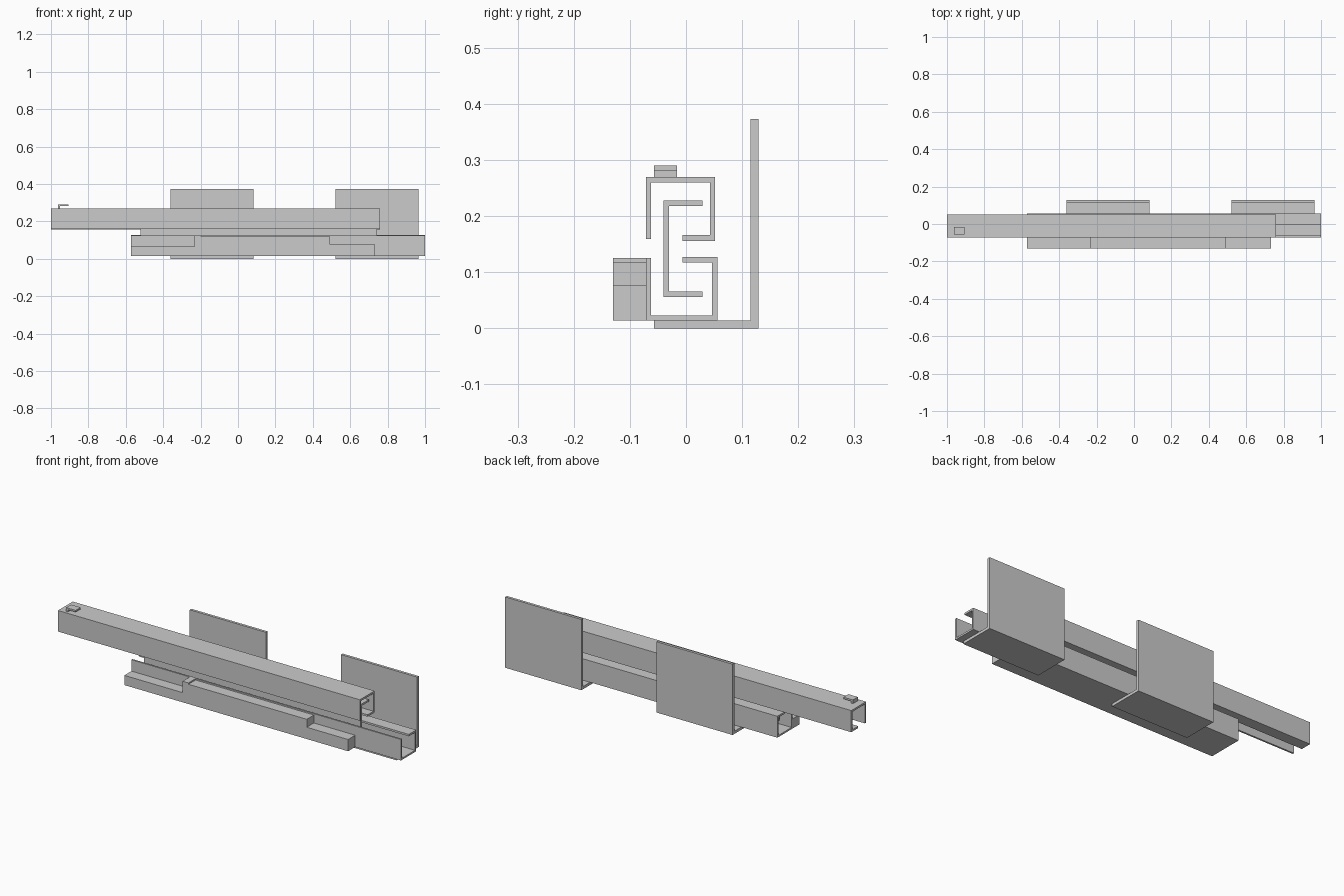
import bpy, bmesh
from mathutils import Vector

if "Cube" in bpy.data.objects:
    bpy.data.objects.remove(bpy.data.objects["Cube"])


def extrude(name, pts, shift):
    """Solid prism from a flat polygon, moved along the shift vector."""
    bm = bmesh.new()
    face = bm.faces.new([bm.verts.new(p) for p in pts])
    res = bmesh.ops.extrude_face_region(bm, geom=[face], use_keep_orig=True)
    verts = [g for g in res["geom"] if isinstance(g, bmesh.types.BMVert)]
    bmesh.ops.translate(bm, verts=verts, vec=Vector(shift))
    bmesh.ops.recalc_face_normals(bm, faces=bm.faces)
    me = bpy.data.meshes.new(name)
    bm.to_mesh(me)
    bm.free()
    ob = bpy.data.objects.new(name, me)
    bpy.context.collection.objects.link(ob)
    return ob


def along_x(name, yz, x0, x1):
    return extrude(name, [(x0, y, z) for y, z in yz], (x1 - x0, 0, 0))


def along_y(name, xz, y0, y1):
    return extrude(name, [(x, y0, z) for x, z in xz], (0, y1 - y0, 0))


# Upper sliding rail, open downwards with an inward lip
along_x("upper_rail", [
    (-.071, .159), (-.071, .27), (.052, .27), (.052, .156), (-.006, .156),
    (-.006, .166), (.043, .166), (.043, .26), (-.062, .26), (-.062, .159)],
    -1.0, .76)

# Middle C-shaped slider
along_x("middle_slider", [
    (-.04, .056), (-.04, .228), (.029, .228), (.029, .218), (-.03, .218),
    (-.03, .066), (.029, .066), (.029, .056)], -.52, .743)

# Lower fixed rail, open upwards with an inward lip
along_x("lower_rail", [
    (-.071, .125), (-.071, .014), (.056, .014), (.056, .127), (-.006, .127),
    (-.006, .117), (.046, .117), (.046, .023), (-.062, .023), (-.062, .125)],
    -.572, 1.0)

# L-shaped mounting brackets
for i, (x0, x1) in enumerate([(-.362, .082), (.52, .964)], 1):
    along_x(f"mounting_bracket_{i}", [
        (-.057, 0), (.129, 0), (.129, .373), (.115, .373), (.115, .014),
        (-.057, .014)], x0, x1)

# Stepped bar on the front of the lower rail
along_y("stepped_bar", [
    (-.572, .014), (.733, .014), (.733, .076), (.492, .076), (.492, .118),
    (-.198, .118), (-.198, .125), (-.232, .125), (-.232, .065),
    (-.572, .065)], -.13, -.071)

# Hooked catch on top of the upper rail
along_y("catch_hook", [
    (-.962, .27), (-.952, .27), (-.952, .281), (-.907, .281), (-.907, .29),
    (-.962, .29)], -.057, -.016)
